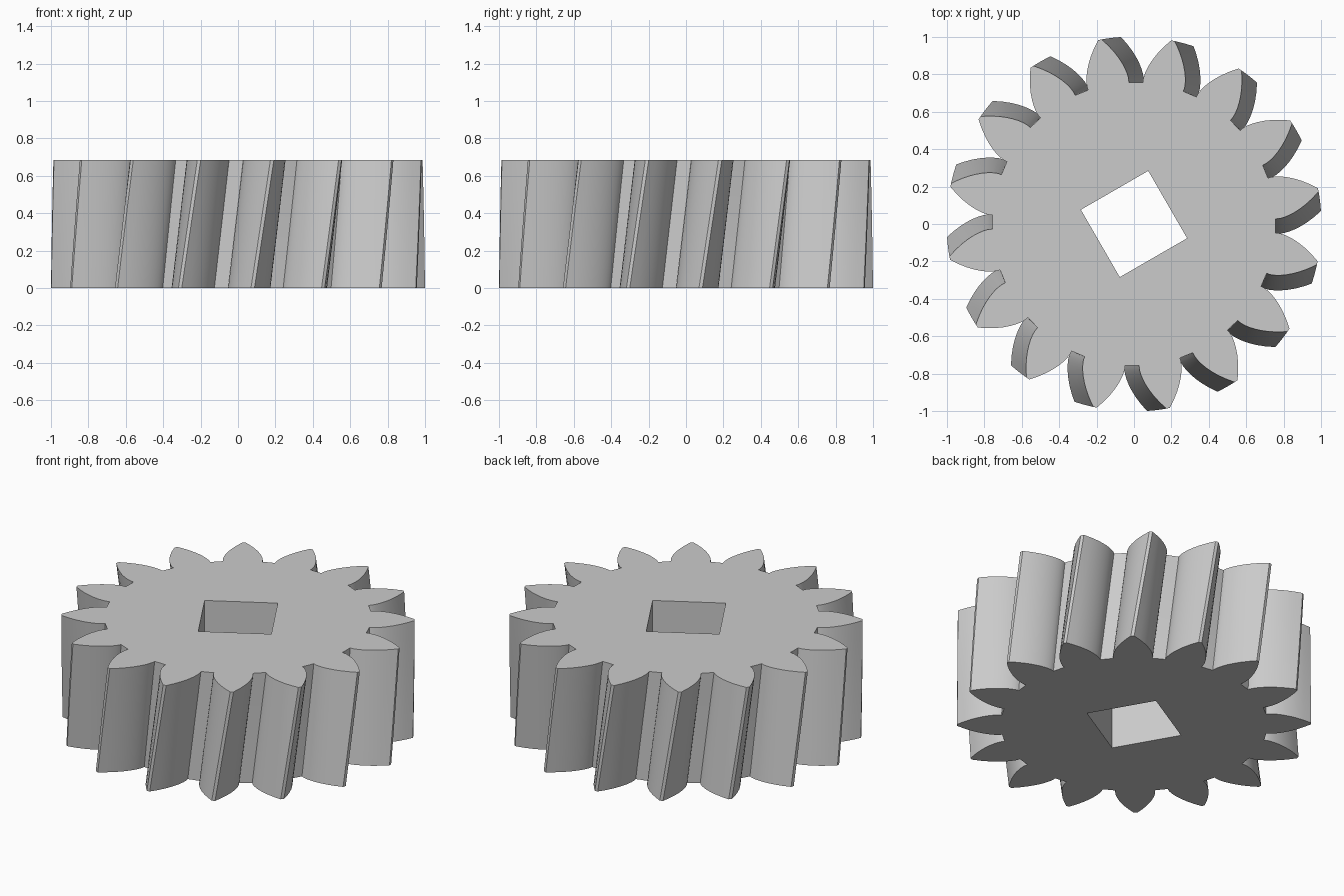
import bpy, bmesh
from math import sin, cos, radians, sqrt, atan, pi

cube = bpy.data.objects.get("Cube")
if cube:
    bpy.data.objects.remove(cube)

TEETH = 16
HEIGHT = 0.685
TWIST = radians(6)
TIP_R, BASE_R, ROOT_R = 1.002, 0.771, 0.757
BASE_HALF = radians(8.4)      # half the tooth angle at the base circle
START = radians(4.5)          # first tooth centre on the underside
LAYERS, FLANK_STEPS = 6, 8


def polar(r, a, z):
    return (r * cos(a), r * sin(a), z)


# Involute flank: radius and half angle from root to tip
flank = [(ROOT_R, BASE_HALF)]
for i in range(FLANK_STEPS + 1):
    r = BASE_R + (TIP_R - BASE_R) * (i / FLANK_STEPS) ** 1.4
    t = sqrt((r / BASE_R) ** 2 - 1)
    flank.append((r, BASE_HALF - t + atan(t)))

# Full outline, counter-clockwise
outline = []
for k in range(TEETH):
    centre = START + 2 * pi * k / TEETH
    outline += [(r, centre - h) for r, h in flank]
    outline += [(r, centre + h) for r, h in reversed(flank)]

# Straight square bore
bore = [(0.294, radians(75) + i * pi / 2) for i in range(4)]


def skin(bm, profile, layers, twist):
    """Stack a profile with twist, join the rings, return end ring edges."""
    rings = []
    for j in range(layers + 1):
        f = j / layers
        rings.append([bm.verts.new(polar(r, a + twist * f, HEIGHT * f))
                      for r, a in profile])
    n = len(profile)
    for low, high in zip(rings, rings[1:]):
        for i in range(n):
            m = (i + 1) % n
            bm.faces.new((low[i], low[m], high[m], high[i]))
    return [[bm.edges.get((ring[i], ring[(i + 1) % n])) for i in range(n)]
            for ring in (rings[0], rings[-1])]


bm = bmesh.new()
outer = skin(bm, outline, LAYERS, TWIST)
inner = skin(bm, bore, 1, 0)

# End caps with the bore left open
for a, b in zip(outer, inner):
    bmesh.ops.triangle_fill(bm, edges=a + b, use_beauty=True)
bmesh.ops.recalc_face_normals(bm, faces=bm.faces)

mesh = bpy.data.meshes.new("helical_gear")
bm.to_mesh(mesh)
bm.free()
gear = bpy.data.objects.new("helical_gear", mesh)
bpy.context.collection.objects.link(gear)

# Grey material
grey = bpy.data.materials.new("light_grey")
grey.use_nodes = True
colour = (0.6, 0.6, 0.6, 1)
grey.diffuse_color = colour
grey.node_tree.nodes["Principled BSDF"].inputs["Base Color"].default_value = colour
mesh.materials.append(grey)

# Smooth flanks, sharp edges
bpy.ops.object.select_all(action="DESELECT")
gear.select_set(True)
bpy.context.view_layer.objects.active = gear
bpy.ops.object.shade_smooth_by_angle(angle=radians(25))
